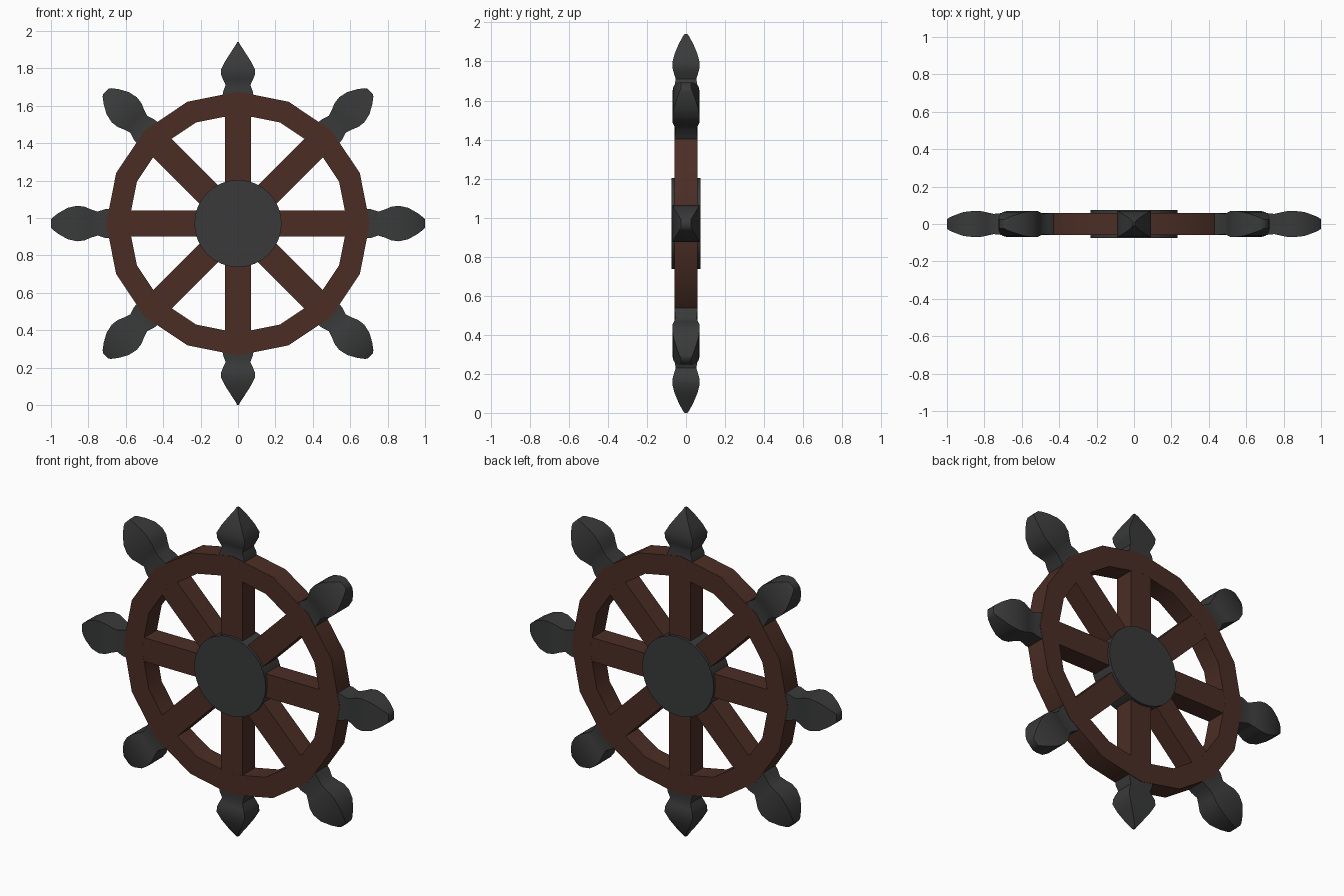
import bpy, bmesh, math
from mathutils import Vector

if "Cube" in bpy.data.objects:
    bpy.data.objects.remove(bpy.data.objects["Cube"])

CZ = 0.97  # height of the wheel centre


def material(name, col):
    m = bpy.data.materials.new(name)
    m.diffuse_color = (*col, 1)
    m.use_nodes = True
    m.node_tree.nodes["Principled BSDF"].inputs["Base Color"].default_value = m.diffuse_color
    return m


WOOD = material("dark brown wood", (0.070, 0.027, 0.018))
IRON = material("charcoal metal", (0.041, 0.042, 0.043))


def finish(name, bm, mat, angle=30):
    bmesh.ops.recalc_face_normals(bm, faces=bm.faces)
    me = bpy.data.meshes.new(name)
    bm.to_mesh(me)
    bm.free()
    me.materials.append(mat)
    ob = bpy.data.objects.new(name, me)
    bpy.context.collection.objects.link(ob)
    bpy.ops.object.select_all(action='DESELECT')
    ob.select_set(True)
    bpy.context.view_layer.objects.active = ob
    bpy.ops.object.shade_smooth_by_angle(angle=math.radians(angle))
    return ob


def loft(name, angle, profile, mat, smooth):
    """Rectangular section along a radial line; profile = (radius, half width, half depth)."""
    u = Vector((math.cos(angle), 0, math.sin(angle)))
    v = Vector((-u.z, 0, u.x))
    c = Vector((0, 0, CZ))
    bm = bmesh.new()
    rings = []
    for r, w, d in profile:
        rings.append([bm.verts.new(c + u * r + v * (w * a) + Vector((0, d * b, 0)))
                      for a, b in ((-1, -1), (1, -1), (1, 1), (-1, 1))])
    for p, q in zip(rings, rings[1:]):
        for i in range(4):
            j = (i + 1) % 4
            bm.faces.new((p[i], p[j], q[j], q[i]))
    bm.faces.new(rings[0])
    bm.faces.new(rings[-1])
    return finish(name, bm, mat, smooth)


# rim: sixteen-sided flat ring
bm = bmesh.new()
N = 16
rings = []
for i in range(N):
    a = 2 * math.pi * i / N
    rings.append([bm.verts.new((r * math.cos(a), y, CZ + r * math.sin(a)))
                  for r, y in ((0.705, -0.06), (0.705, 0.06), (0.585, 0.06), (0.585, -0.06))])
for i in range(N):
    p, q = rings[i], rings[(i + 1) % N]
    for k in range(4):
        j = (k + 1) % 4
        bm.faces.new((p[k], p[j], q[j], q[k]))
finish("rim", bm, WOOD)

# hub: round disc slightly prouder than the spokes
bm = bmesh.new()
front, back = [[bm.verts.new((0.233 * math.cos(2 * math.pi * i / 32), y,
                              CZ + 0.233 * math.sin(2 * math.pi * i / 32)))
                for i in range(32)] for y in (-0.075, 0.075)]
for i in range(32):
    j = (i + 1) % 32
    bm.faces.new((front[i], front[j], back[j], back[i]))
bm.faces.new(front)
bm.faces.new(back)
finish("hub", bm, IRON)

# handles: side and diagonal ones are blunt, the vertical pair is pointed
BLUNT = [(0.675, 0.08, 0.058), (0.71, 0.077, 0.058), (0.75, 0.064, 0.054), (0.785, 0.075, 0.062),
         (0.82, 0.09, 0.069), (0.86, 0.095, 0.07), (0.91, 0.084, 0.064),
         (0.96, 0.056, 0.047), (0.99, 0.033, 0.033), (1.0, 0.022, 0.025)]
POINTED = [(0.675, 0.085, 0.058), (0.71, 0.078, 0.058), (0.74, 0.066, 0.053), (0.77, 0.08, 0.062),
           (0.795, 0.09, 0.069), (0.825, 0.09, 0.07), (0.87, 0.067, 0.058),
           (0.92, 0.035, 0.037), (0.955, 0.012, 0.018), (0.97, 0.005, 0.008)]

for k in range(8):
    ang = k * math.pi / 4
    loft(f"spoke_{k + 1}", ang, [(0.02, 0.07, 0.0595), (0.64, 0.07, 0.0595)], WOOD, 30)
    loft(f"handle_{k + 1}", ang, POINTED if k in (2, 6) else BLUNT, IRON, 45)
